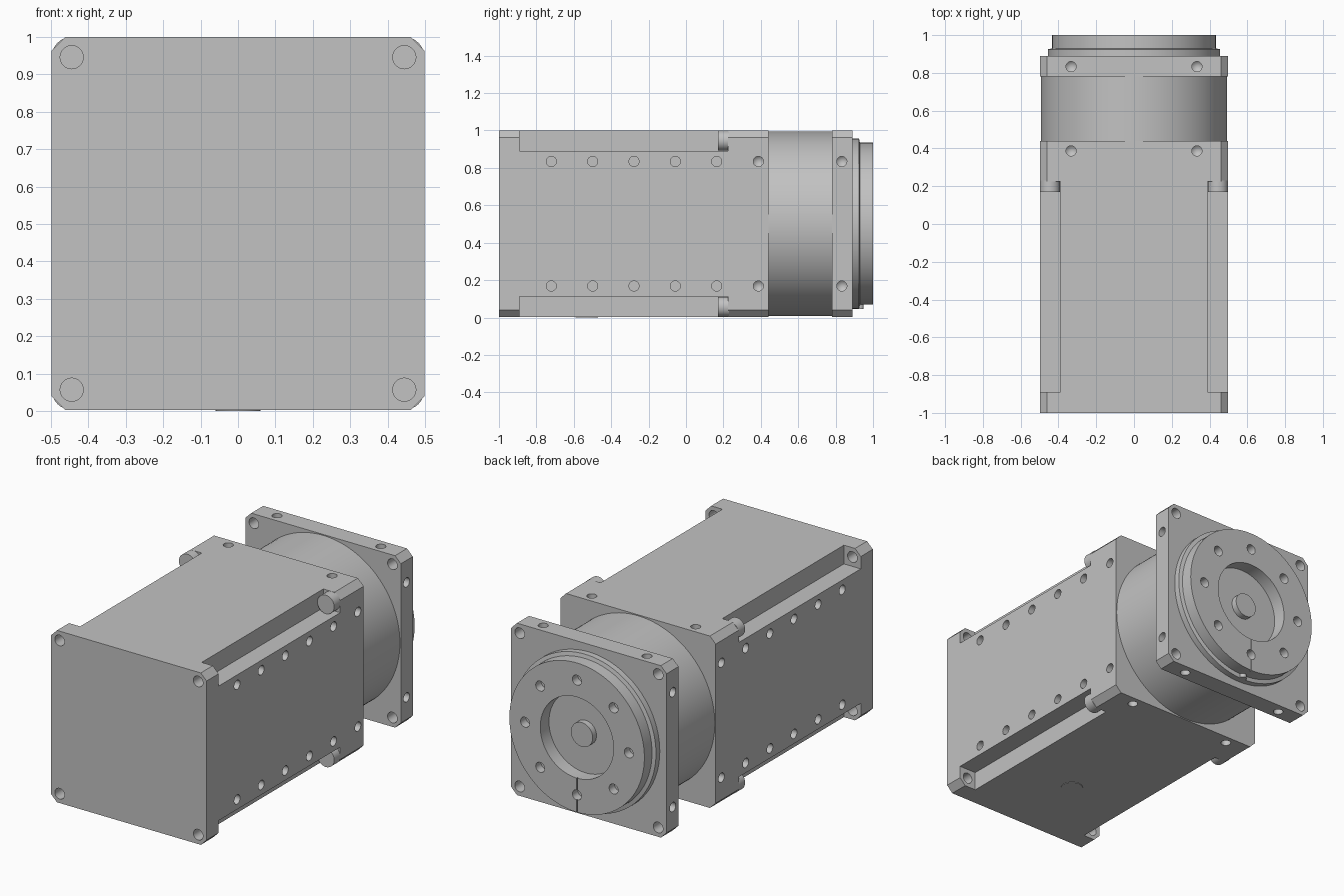
import bpy, bmesh, math
from mathutils import Vector

cube = bpy.data.objects.get("Cube")
if cube:
    bpy.data.objects.remove(cube, do_unlink=True)

CZ, HALF, CHAMFER = 0.5015, 0.4985, 0.037
BOLT = 0.4445           # corner bolt offset from the axis
ROW = 0.333             # side screw offset from the axis
X, Y, Z = Vector((1, 0, 0)), Vector((0, 1, 0)), Vector((0, 0, 1))

grey = bpy.data.materials.new("machined grey")
grey.use_nodes = True
grey.diffuse_color = (0.54, 0.54, 0.54, 1)
grey.node_tree.nodes["Principled BSDF"].inputs["Base Color"].default_value = grey.diffuse_color


def make(name, bm):
    bmesh.ops.recalc_face_normals(bm, faces=bm.faces)
    mesh = bpy.data.meshes.new(name)
    bm.to_mesh(mesh)
    bm.free()
    obj = bpy.data.objects.new(name, mesh)
    bpy.context.collection.objects.link(obj)
    mesh.materials.append(grey)
    return obj


def lathe(bm, profile, origin, axis, segments=32):
    """Closed solid of revolution; profile is (radius, distance along axis)."""
    u = axis.orthogonal().normalized()
    v = axis.cross(u)
    rings = []
    for r, t in profile:
        c = origin + axis * t
        if r == 0:
            rings.append([bm.verts.new(c)] * segments)
        else:
            rings.append([bm.verts.new(c + r * (u * math.cos(a) + v * math.sin(a)))
                          for a in (math.tau * i / segments for i in range(segments))])
    for a, b in zip(rings, rings[1:]):
        for i in range(segments):
            j = (i + 1) % segments
            bm.faces.new(list(dict.fromkeys((a[i], a[j], b[j], b[i]))))
    for ring in (rings[0], rings[-1]):
        if ring[0] is not ring[1]:
            bm.faces.new(ring)


def cylinder(bm, origin, axis, r, length, segments=32):
    lathe(bm, [(r, 0), (r, length)], origin, axis, segments)


def box(bm, lo, hi):
    verts = bmesh.ops.create_cube(bm, size=1)["verts"]
    for v in verts:
        v.co = Vector([(a + b) / 2 + c * (b - a) for a, b, c in zip(lo, hi, v.co)])


def block(name, y0, y1):
    """Square bar along y with chamfered long edges."""
    bm = bmesh.new()
    k = HALF - CHAMFER
    outline = [(HALF, -k), (HALF, k), (k, HALF), (-k, HALF),
               (-HALF, k), (-HALF, -k), (-k, -HALF), (k, -HALF)]
    face = bm.faces.new([bm.verts.new((x, y0, CZ + z)) for x, z in outline])
    new = bmesh.ops.extrude_face_region(bm, geom=[face])["geom"]
    bmesh.ops.translate(bm, vec=(0, y1 - y0, 0),
                        verts=[g for g in new if isinstance(g, bmesh.types.BMVert)])
    return make(name, bm)


def cut(obj, bm):
    cutter = make("cutter", bm)
    cutter.hide_render = True
    mod = obj.modifiers.new("cut", "BOOLEAN")
    mod.operation, mod.solver, mod.object = "DIFFERENCE", "EXACT", cutter
    bpy.context.view_layer.objects.active = obj
    bpy.ops.object.modifier_apply(modifier=mod.name)
    bpy.data.objects.remove(cutter, do_unlink=True)


def smooth(*objs):
    bpy.ops.object.select_all(action="DESELECT")
    for o in objs:
        o.select_set(True)
        bpy.context.view_layer.objects.active = o
    bpy.ops.object.shade_smooth_by_angle(angle=math.radians(30))


def screw_hole(bm, origin, inward, tapered):
    """Blind hole, with a drilled point when tapered."""
    profile = [(0.027, -0.02), (0.027, 0.05)]
    if tapered:
        profile.append((0, 0.075))
    lathe(bm, profile, origin, inward, 24)


def ring_holes(bm, y):
    """Tapered holes on all four sides at one station."""
    for s in (-1, 1):
        for t in (-ROW, ROW):
            screw_hole(bm, Vector((s * HALF, y, CZ + t)), -s * X, True)
            screw_hole(bm, Vector((t, y, CZ + s * HALF)), -s * Z, True)


corners = [(sx, sz) for sx in (-1, 1) for sz in (-1, 1)]

# Main housing with corner slots, bolt holes and side screw rows
housing = block("housing", -1.0, 0.44)
slots = bmesh.new()
for sx, sz in corners:
    xs = sorted((sx * 0.39, sx * 0.7))
    zs = sorted((CZ + sz * 0.39, CZ + sz * 0.7))
    box(slots, (xs[0], -0.89, zs[0]), (xs[1], 0.225, zs[1]))
cut(housing, slots)
holes = bmesh.new()
for sx, sz in corners:
    cylinder(holes, Vector((sx * BOLT, -1.05, CZ + sz * BOLT)), Y, 0.031, 0.2)
for i in range(5):
    for sx, sz in corners:
        screw_hole(holes, Vector((sx * HALF, -0.72 + 0.221 * i, CZ + sz * ROW)), -sx * X, False)
ring_holes(holes, 0.387)
cut(housing, holes)

# Bolt heads seated at the rear of the slots
bolts = bmesh.new()
for sx, sz in corners:
    cylinder(bolts, Vector((sx * BOLT, 0.17, CZ + sz * BOLT)), Y, 0.054, 0.06)
bolt_heads = make("bolt_heads", bolts)

# Low round plug on the underside
bm = bmesh.new()
cylinder(bm, Vector((0, -0.53, 0)), Z, 0.06, 0.01)
plug = make("underside_plug", bm)

# Round gear case between housing and flange
bm = bmesh.new()
cylinder(bm, Vector((0, 0.43, CZ)), Y, 0.493, 0.36, 128)
gear_case = make("gear_case", bm)

# Square mounting flange
flange = block("mounting_flange", 0.78, 0.89)
holes = bmesh.new()
for sx, sz in corners:
    cylinder(holes, Vector((sx * BOLT, 0.7, CZ + sz * BOLT)), Y, 0.031, 0.3)
ring_holes(holes, 0.833)
cut(flange, holes)

# Stepped output disc with a central recess, bolt circle and index line
bm = bmesh.new()
lathe(bm, [(0, 0.885), (0.455, 0.885), (0.455, 0.925), (0.433, 0.93), (0.433, 1.0),
           (0.235, 1.0), (0.235, 0.92), (0, 0.92)], Vector((0, 0, CZ)), Y, 128)
disc = make("output_disc", bm)
holes = bmesh.new()
for i in range(8):
    a = math.tau * i / 8
    lathe(holes, [(0.029, 0.95), (0.029, 1.05)],
          Vector((ROW * math.cos(a), 0, CZ + ROW * math.sin(a))), Y, 24)
cut(disc, holes)
groove = bmesh.new()
box(groove, (-0.003, 0.99, CZ - 0.45), (0.003, 1.05, CZ - 0.22))
cut(disc, groove)

# Central shaft and locating pin
bm = bmesh.new()
cylinder(bm, Vector((0, 0.9, CZ)), Y, 0.07, 0.055, 48)
shaft = make("centre_shaft", bm)
bm = bmesh.new()
cylinder(bm, Vector((0, 0.93, CZ - 0.42)), -Z, 0.02, 0.035, 24)
pin = make("locating_pin", bm)

smooth(housing, bolt_heads, plug, gear_case, flange, disc, shaft, pin)
